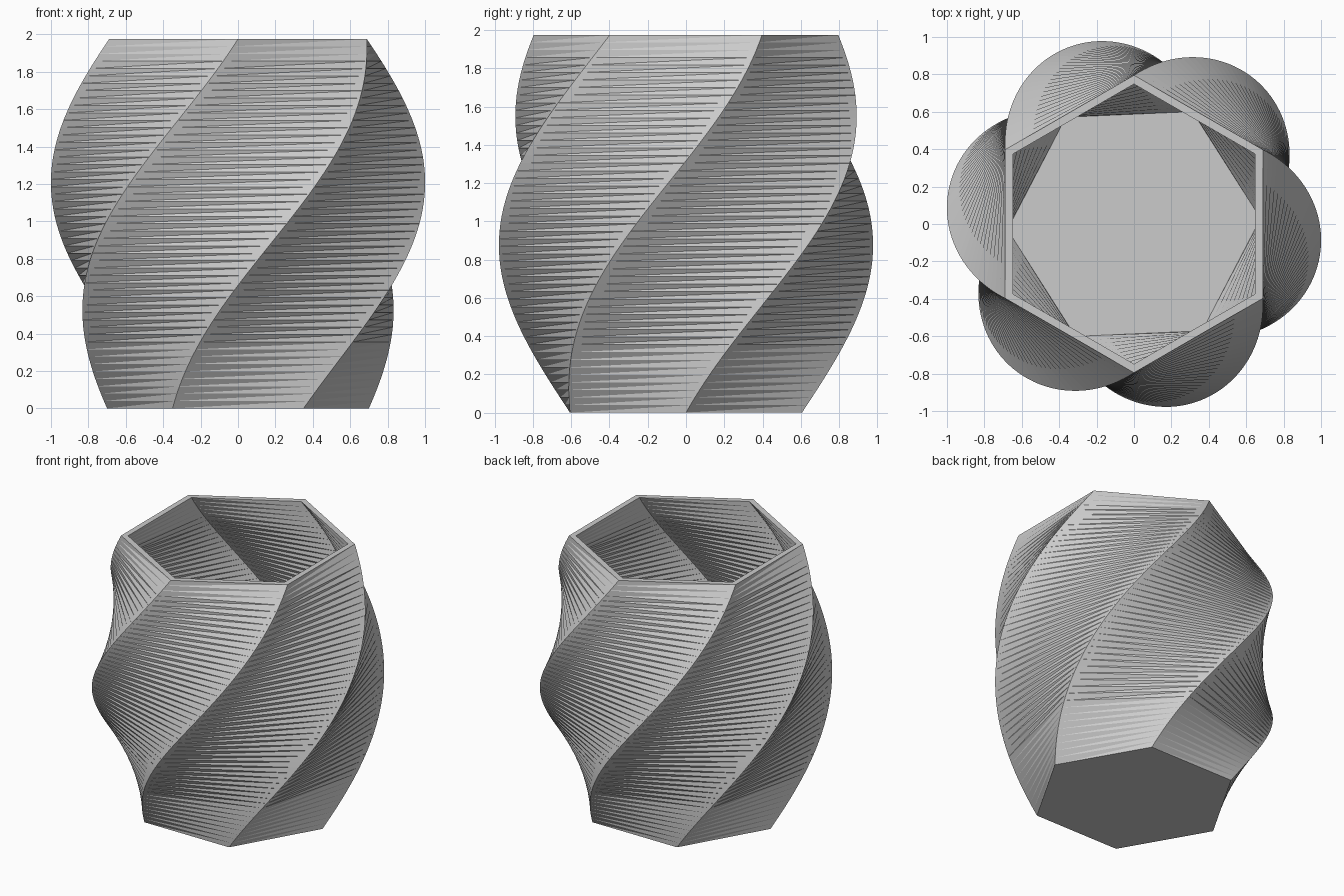
import bpy, bmesh
from math import sin, cos, pi, radians

SIDES = 6
LAYERS = 50
HEIGHT = 1.975
WALL = 0.047
FLOOR = 0.055
TWIST = radians(90)

if "Cube" in bpy.data.objects:
    bpy.data.objects.remove(bpy.data.objects["Cube"])


def flat_material(name, colour):
    mat = bpy.data.materials.new(name)
    mat.use_nodes = True
    mat.diffuse_color = colour
    mat.node_tree.nodes["Principled BSDF"].inputs["Base Color"].default_value = colour
    return mat


def ring(bm, z, inset):
    """Hexagon whose size bulges and whose angle turns with height."""
    t = z / HEIGHT
    radius = 0.7 + 0.308 * sin(0.9 * pi * t) - inset
    angles = [TWIST * t + 2 * pi * i / SIDES for i in range(SIDES)]
    return [bm.verts.new((radius * cos(a), radius * sin(a), z)) for a in angles]


def join(bm, low, high, split=True):
    """Band of faces between two rings, split along the twist."""
    for i in range(SIDES):
        j = (i + 1) % SIDES
        if split:
            bm.faces.new((low[i], low[j], high[j]))
            bm.faces.new((low[i], high[j], high[i]))
        else:
            bm.faces.new((low[i], low[j], high[j], high[i]))


bm = bmesh.new()

# Outer and inner twisted walls
outer = [ring(bm, HEIGHT * k / LAYERS, 0) for k in range(LAYERS + 1)]
inner = [ring(bm, FLOOR + (HEIGHT - FLOOR) * k / LAYERS, WALL) for k in range(LAYERS + 1)]
for wall in (outer, inner):
    for low, high in zip(wall, wall[1:]):
        join(bm, low, high)

# Flat rim, underside and inside floor
join(bm, outer[-1], inner[-1], split=False)
bm.faces.new(outer[0])
bm.faces.new(inner[0])
bmesh.ops.recalc_face_normals(bm, faces=bm.faces)

mesh = bpy.data.meshes.new("twisted_vase")
bm.to_mesh(mesh)
bm.free()
mesh.materials.append(flat_material("light_grey", (0.6, 0.6, 0.6, 1)))
vase = bpy.data.objects.new("twisted_vase", mesh)
bpy.context.collection.objects.link(vase)
